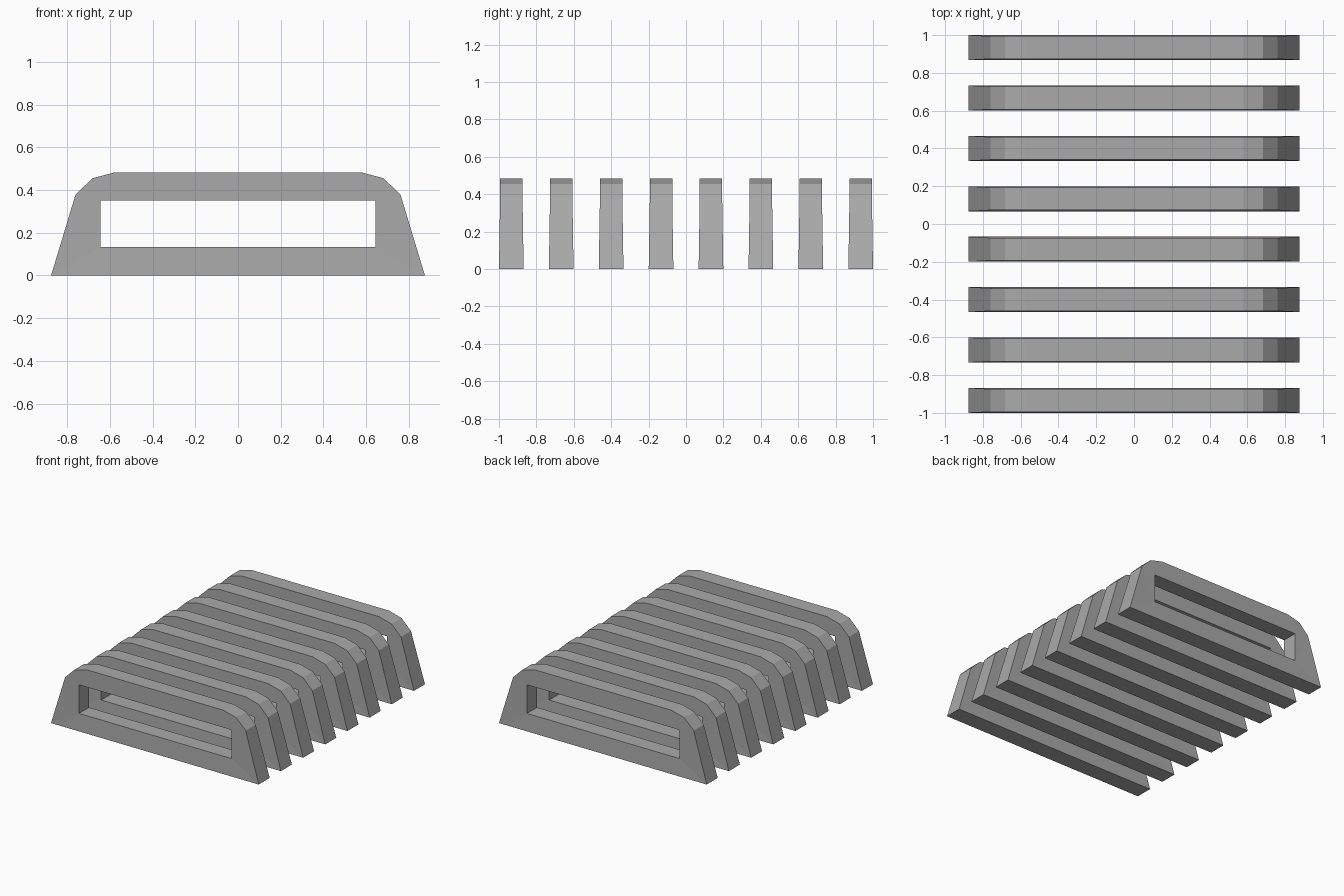
import bpy
import bmesh

cube = bpy.data.objects.get("Cube")
if cube:
    bpy.data.objects.remove(cube, do_unlink=True)

RIBS = 8
HALF, FOOT_HALF = 0.06, 0.066      # half thickness of the rib, and at its foot
PITCH = (2 - 2 * FOOT_HALF) / (RIBS - 1)

grey = bpy.data.materials.new("plain grey")
grey.use_nodes = True
colour = (0.4, 0.4, 0.4, 1)
grey.diffuse_color = colour
grey.node_tree.nodes["Principled BSDF"].inputs["Base Color"].default_value = colour

# Right half of the outer outline, foot to top, then mirrored into a loop
half_outline = [(0.875, 0), (0.761, 0.377), (0.682, 0.455), (0.576, 0.483)]
outer = half_outline + [(-x, z) for x, z in reversed(half_outline)]
# Rectangular slot: bottom right, top right, top left, bottom left
slot = [(0.643, 0.133), (0.643, 0.351), (-0.643, 0.351), (-0.643, 0.133)]


def make_rib_mesh():
    bm = bmesh.new()

    def loop(points, side):
        return [bm.verts.new((x, side * (FOOT_HALF if z == 0 else HALF), z))
                for x, z in points]

    sides = [(loop(outer, s), loop(slot, s)) for s in (-1, 1)]

    # Front and back faces around the slot, flaring out to the foot
    for o, (br, tr, tl, bl) in sides:
        bm.faces.new((o[-1], o[0], br, bl))
        bm.faces.new((o[0], o[1], br))
        bm.faces.new((o[1], tr, br))
        bm.faces.new((*o[1:-1], tl, tr))
        bm.faces.new((o[-2], bl, tl))
        bm.faces.new((o[-2], o[-1], bl))

    # Outer skin and slot walls join front to back
    for front, back in zip(*sides):
        for i in range(len(front)):
            bm.faces.new((front[i - 1], front[i], back[i], back[i - 1]))

    bmesh.ops.recalc_face_normals(bm, faces=bm.faces)
    mesh = bpy.data.meshes.new("rib")
    bm.to_mesh(mesh)
    bm.free()
    mesh.materials.append(grey)
    return mesh


# Row of identical ribs from front to back
rib_mesh = make_rib_mesh()
for i in range(RIBS):
    rib = bpy.data.objects.new(f"rib_{i + 1}", rib_mesh)
    rib.location.y = -1 + FOOT_HALF + i * PITCH
    bpy.context.collection.objects.link(rib)
